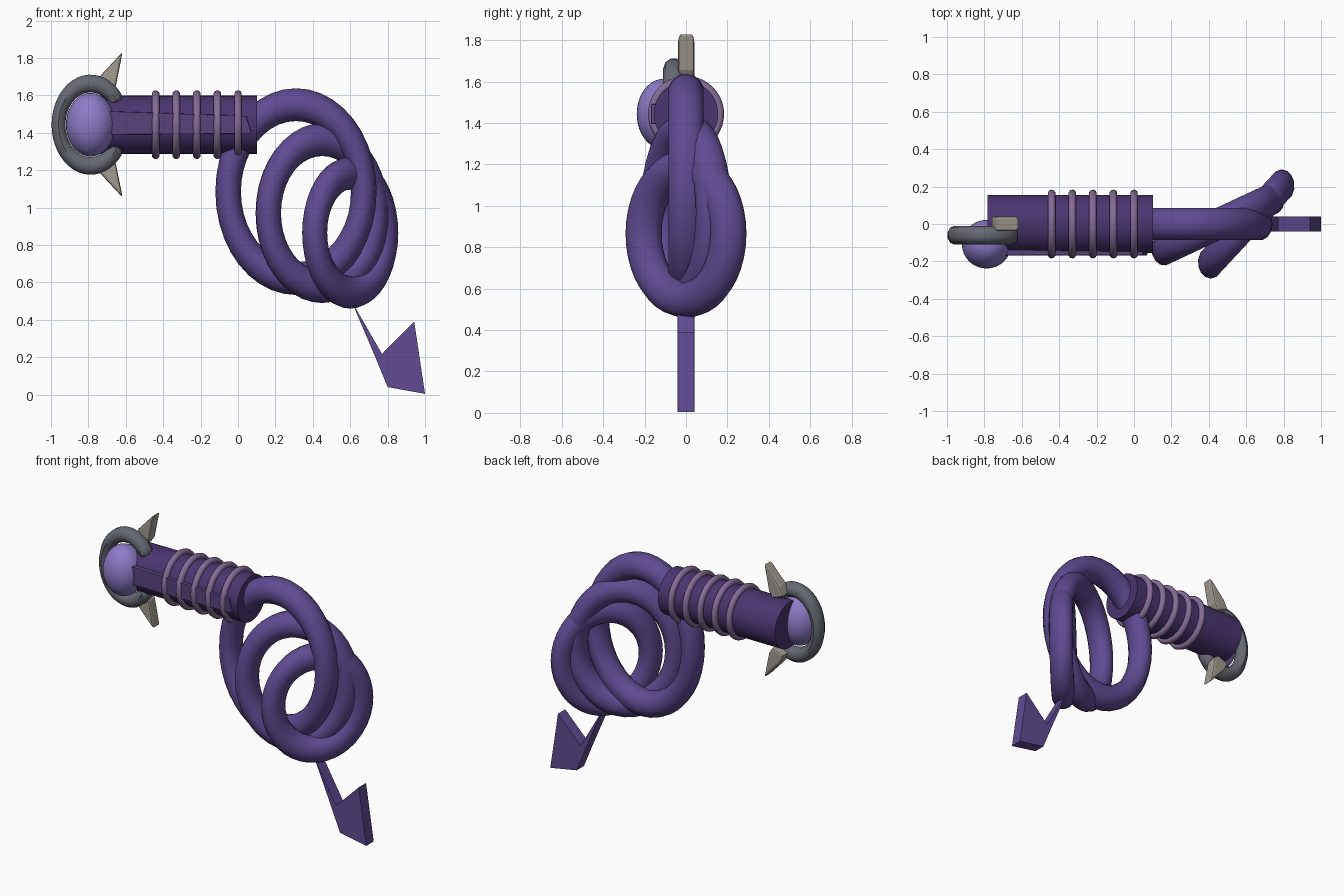
import bpy, bmesh, math
from mathutils import Matrix

if "Cube" in bpy.data.objects:
    bpy.data.objects.remove(bpy.data.objects["Cube"])

SQUASH = 0.78  # the round parts are narrower in x than in z


def material(name, rgb):
    m = bpy.data.materials.new(name)
    m.diffuse_color = (*rgb, 1)
    m.use_nodes = True
    m.node_tree.nodes["Principled BSDF"].inputs["Base Color"].default_value = m.diffuse_color
    return m


HANDLE = material("dark_purple", (0.07, 0.035, 0.16))
COIL = material("purple", (0.115, 0.07, 0.29))
PANEL = material("mid_purple", (0.10, 0.055, 0.2))
GEM = material("lilac", (0.27, 0.2, 0.58))
BAND = material("mauve", (0.24, 0.15, 0.31))
METAL = material("steel", (0.13, 0.14, 0.17))
BONE = material("bone", (0.36, 0.33, 0.28))


def finish(name, mat, matrix=None):
    ob = bpy.context.object
    ob.name = name
    if matrix is not None:
        ob.data.transform(matrix)
    ob.data.materials.clear()
    ob.data.materials.append(mat)
    bpy.ops.object.shade_smooth_by_angle(angle=math.radians(40))
    return ob


def slab(name, points, y0, y1, mat, bevel=0.012):
    """Extrude an x-z outline from y0 to y1."""
    bm = bmesh.new()
    face = bm.faces.new([bm.verts.new((x, y0, z)) for x, z in points])
    ext = bmesh.ops.extrude_face_region(bm, geom=[face])["geom"]
    bmesh.ops.translate(bm, vec=(0, y1 - y0, 0),
                        verts=[v for v in ext if isinstance(v, bmesh.types.BMVert)])
    bmesh.ops.recalc_face_normals(bm, faces=bm.faces)
    me = bpy.data.meshes.new(name)
    bm.to_mesh(me)
    bm.free()
    ob = bpy.data.objects.new(name, me)
    bpy.context.collection.objects.link(ob)
    me.materials.append(mat)
    mod = ob.modifiers.new("bevel", "BEVEL")
    mod.width = bevel
    mod.segments = 2
    return ob


def ry(deg):
    return Matrix.Rotation(math.radians(deg), 4, "Y")


MID = 1.443  # handle axis height

# handle
bpy.ops.mesh.primitive_cylinder_add(vertices=32, radius=0.156, depth=0.885)
finish("handle", HANDLE, Matrix.Translation((-0.34, 0, MID)) @ ry(90))

# grip bands
for i in range(5):
    bpy.ops.mesh.primitive_torus_add(major_radius=0.163, minor_radius=0.021,
                                     major_segments=40, minor_segments=10)
    finish(f"grip_band_{i + 1}", BAND,
           Matrix.Translation((-0.44 + 0.11 * i, 0, MID)) @ ry(90))

# raised strip along the front of the handle
slab("handle_strip", [(-0.69, 1.515), (0.045, 1.49), (0.072, 1.395), (-0.69, 1.39)],
     -0.168, -0.08, PANEL, 0.004)

# gem
bpy.ops.mesh.primitive_uv_sphere_add(segments=32, ring_count=20, radius=1)
finish("gem", GEM, Matrix.Translation((-0.788, -0.108, MID))
       @ Matrix.Diagonal((0.132, 0.13, 0.17, 1)))

# open C-shaped collar around the gem
cu = bpy.data.curves.new("gem_collar", "CURVE")
cu.dimensions = "3D"
cu.bevel_depth = 0.05
cu.bevel_resolution = 3
cu.use_fill_caps = True
sp = cu.splines.new("POLY")
N = 36
sp.points.add(N + 2)
for i in range(N + 3):
    a = math.radians(37 + 286 * min(max((i - 1) / N, -0.02), 1.02))
    sp.points[i].co = (0.22 * math.cos(a), 0, 0.22 * math.sin(a), 1)
    sp.points[i].radius = 0.6 if i in (0, N + 2) else 1
ob = bpy.data.objects.new("gem_collar", cu)
bpy.context.collection.objects.link(ob)
bpy.ops.object.select_all(action="DESELECT")
ob.select_set(True)
bpy.context.view_layer.objects.active = ob
bpy.ops.object.convert(target="MESH")
finish("gem_collar", METAL, Matrix.Translation((-0.788, -0.06, MID))
       @ Matrix.Diagonal((SQUASH, 1, 1, 1)))

# pair of spikes, mirrored about the handle axis
spike = [(-0.765, 1.645), (-0.735, 1.705), (-0.617, 1.832), (-0.652, 1.655), (-0.68, 1.61)]
slab("spike_upper", spike, -0.038, 0.04, BONE)
slab("spike_lower", [(x, 2 * MID - z) for x, z in spike], -0.038, 0.04, BONE)

# whip coils: radius, centre x, centre z, tilt
coils = [(0.465, 0.31, 1.085, 0), (0.393, 0.45, 0.97, 20), (0.318, 0.60, 0.865, 40)]
for i, (r, x, z, tilt) in enumerate(coils):
    bpy.ops.mesh.primitive_torus_add(major_radius=r, minor_radius=0.0875,
                                     major_segments=40, minor_segments=14)
    finish(f"coil_{i + 1}", COIL, Matrix.Translation((x, 0, z))
           @ Matrix.Diagonal((SQUASH, 1, 1, 1))
           @ Matrix.Rotation(math.radians(tilt), 4, "Z")
           @ Matrix.Rotation(math.radians(90), 4, "X"))

# arrow-shaped tail tip
slab("tail_tip", [(0.60, 0.515), (0.61, 0.495), (0.77, 0.217), (0.942, 0.39),
                  (1.0, 0.004), (0.80, 0.04), (0.73, 0.21)],
     -0.04, 0.04, COIL, 0.008)
